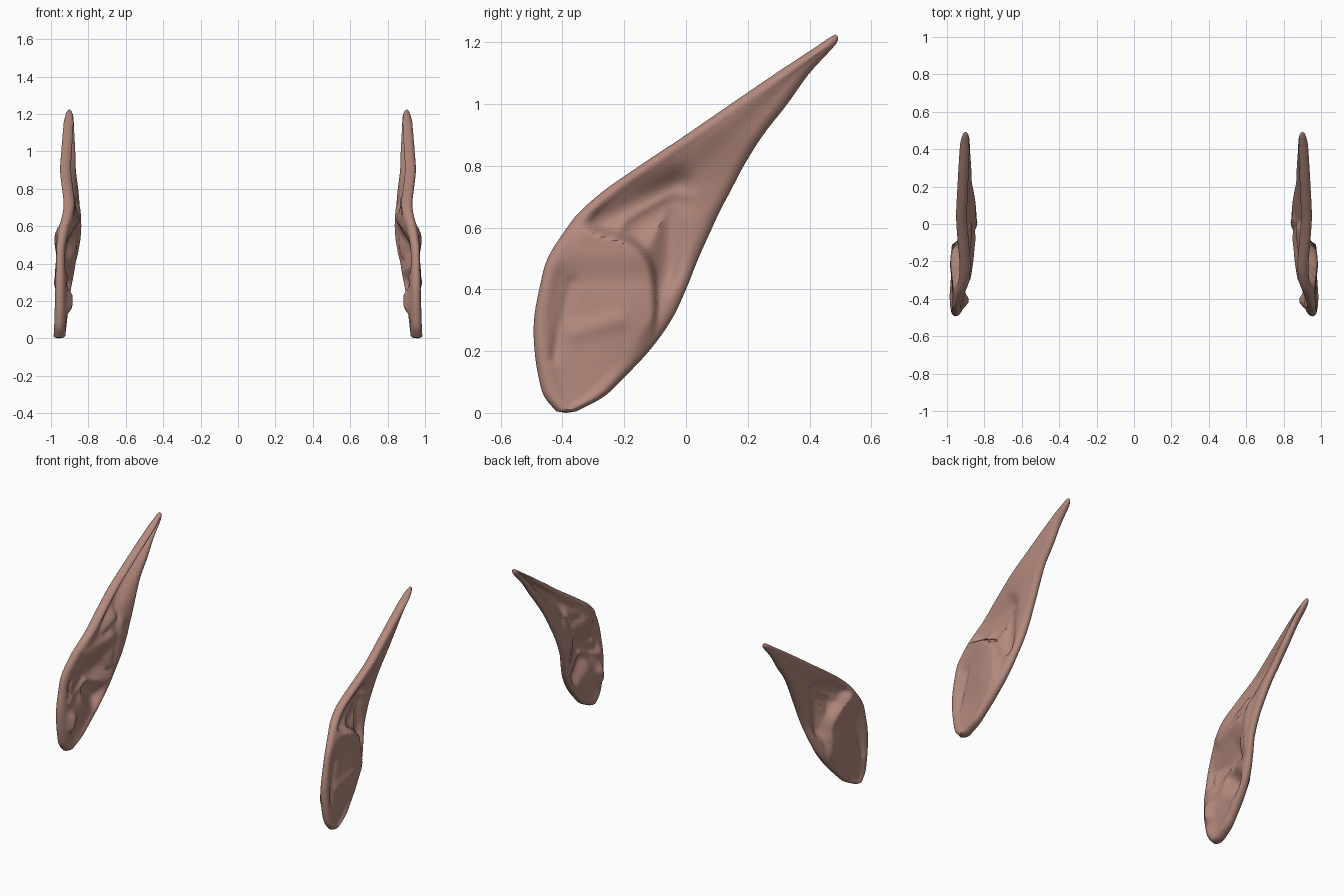
import bpy, bmesh, math

if "Cube" in bpy.data.objects:
    bpy.data.objects.remove(bpy.data.objects["Cube"])

# Ear outline by height: z, front y, back y, front edge x, back edge x
OUTLINE = [
    (0.005, -0.42, -0.355, 0.957, 0.957), (0.05, -0.457, -0.27, 0.956, 0.95),
    (0.1, -0.474, -0.215, 0.954, 0.943), (0.2, -0.49, -0.12, 0.953, 0.928),
    (0.3, -0.492, -0.048, 0.953, 0.91), (0.4, -0.475, 0.0, 0.953, 0.89),
    (0.5, -0.448, 0.04, 0.95, 0.870), (0.6, -0.385, 0.085, 0.932, 0.864),
    (0.65, -0.345, 0.108, 0.918, 0.866), (0.72, -0.265, 0.145, 0.906, 0.87),
    (0.8, -0.15, 0.187, 0.915, 0.876), (0.9, 0.0, 0.25, 0.926, 0.887),
    (1.0, 0.145, 0.328, 0.92, 0.89), (1.1, 0.292, 0.40, 0.912, 0.895),
    (1.19, 0.428, 0.482, 0.903, 0.90), (1.212, 0.46, 0.493, 0.902, 0.901),
    (1.222, 0.478, 0.489, 0.902, 0.902)]
ROWS, COLS = 130, 52


def outline(z):
    """Smoothly interpolated outline row at height z."""
    n = len(OUTLINE)
    i = max(j for j in range(n - 1) if OUTLINE[j][0] <= z + 1e-9)
    a, b = OUTLINE[i], OUTLINE[i + 1]
    p, q = OUTLINE[max(i - 1, 0)], OUTLINE[min(i + 2, n - 1)]
    h = b[0] - a[0]
    t = (z - a[0]) / h
    out = []
    for k in range(1, 5):
        ma = (b[k] - p[k]) / (b[0] - p[0]) * h
        mb = (q[k] - a[k]) / (q[0] - a[0]) * h
        out.append((2*t**3 - 3*t*t + 1) * a[k] + (t**3 - 2*t*t + t) * ma
                   + (3*t*t - 2*t**3) * b[k] + (t**3 - t*t) * mb)
    return out


def step(a, b, v):
    t = min(1, max(0, (v - a) / (b - a)))
    return t * t * (3 - 2 * t)


def ridge(y, z, p, q, width):
    """1 on the segment p-q, fading to 0 with distance."""
    dy, dz = q[0] - p[0], q[1] - p[1]
    t = min(1, max(0, ((y - p[0]) * dy + (z - p[1]) * dz) / (dy * dy + dz * dz)))
    d2 = (y - p[0] - t * dy) ** 2 + (z - p[1] - t * dz) ** 2
    return math.exp(-d2 / width ** 2)


def surfaces(y, z, row):
    """Outer and inner x of the ear at (y, z)."""
    yf, yb, xf, xb = row
    u = (y - yf) / (yb - yf)
    mid = xf + (xb - xf) * u
    d = max(0, min(y - yf, yb - y)) * 0.8
    half = 0.026 + 0.01 * (1 - step(0.1, 0.5, z)) \
        + 0.006 * (1 - step(0.3, 0.7, u)) * step(0.5, 0.65, z)
    half = min(half, (yb - yf) * 0.42)
    e = min(1, d / (half * 1.3))
    rim = half * math.sqrt(max(0, 1 - (1 - e) ** 2))
    inside = step(0.01, 0.06, d)
    # Bulging bowl whose crisp upper edge slopes down to the back
    top = 0.575 - 0.25 * max(0, y + 0.33)
    s = ((y + 0.29) / 0.19) ** 4 + ((z - 0.3) / (top - 0.275)) ** 4
    bowl = 1 - step(0.75, 1.3, s)
    # Valley wrapping round the bowl, meeting below the upper rim
    valley = max(ridge(y, z, (-0.27, 0.62), (-0.03, 0.74), 0.05),
                 ridge(y, z, (-0.16, 0.61), (-0.05, 0.68), 0.06),
                 ridge(y, z, (-0.05, 0.66), (-0.06, 0.45), 0.045))
    lift = -0.014 + 0.05 * step(-0.42, -0.14, y) * step(0.05, 0.4, z) \
        + 0.016 * step(0.42, 0.52, z)
    outer = mid + rim + inside * (
        bowl * lift - 0.034 * valley * (1 - bowl)
        - 0.010 * ridge(y, z, (-0.37, 0.42), (-0.43, 0.18), 0.02)
        + 0.008 * ridge(y, z, (-0.36, 0.26), (-0.22, 0.30), 0.03))
    outer = min(outer, 0.994)
    # Inner hollow, long groove inside the rim, folds and lobes
    hollow = max(ridge(y, z, (-0.33, 0.40), (-0.15, 0.47), 0.085),
                 ridge(y, z, (-0.24, 0.36), (-0.17, 0.28), 0.07))
    groove = step(0.62, 0.75, z) * math.exp(-((u - 0.42) / 0.22) ** 2)
    inner = mid - rim + inside * (
        0.056 * hollow + 0.045 * groove
        + 0.018 * ridge(y, z, (-0.36, 0.1), (-0.26, 0.16), 0.06)
        - 0.016 * ridge(y, z, (-0.42, 0.33), (-0.24, 0.40), 0.025)
        - 0.012 * ridge(y, z, (-0.03, 0.45), (0.02, 0.7), 0.03)
        - 0.015 * ridge(y, z, (-0.28, 0.6), (-0.08, 0.64), 0.04)
        - 0.030 * ridge(y, z, (-0.42, 0.17), (-0.41, 0.22), 0.04))
    thin = 0.016 * inside
    return outer, min(inner, outer - thin)


# Ear skin as stacked closed rings
bm = bmesh.new()
rings = []
z0, z1 = OUTLINE[0][0], OUTLINE[-1][0]
for r in range(ROWS + 1):
    t = r / ROWS
    t = 0.7 * t + 0.3 * (0.5 - 0.5 * math.cos(math.pi * t))
    z = z0 + (z1 - z0) * t
    row = outline(z)
    ring_out, ring_in = [], []
    for c in range(COLS + 1):
        w = c / COLS
        w = 0.4 * w + 0.6 * (0.5 - 0.5 * math.cos(math.pi * w))
        y = row[0] + (row[1] - row[0]) * w
        xo, xi = surfaces(y, z, row)
        ring_out.append(bm.verts.new((xo, y, z)))
        if 0 < c < COLS:
            ring_in.append(bm.verts.new((xi, y, z)))
    rings.append(ring_out + ring_in[::-1])
for a, b in zip(rings, rings[1:]):
    n = len(a)
    for i in range(n):
        j = (i + 1) % n
        bm.faces.new((a[i], a[j], b[j], b[i]))
# Rounded lobe bottom and tip
for ring, dz in ((rings[0], -0.005), (rings[-1], 0.003)):
    co = sum((v.co for v in ring), ring[0].co * 0) / len(ring)
    pole = bm.verts.new((co.x, co.y, co.z + dz))
    for i in range(len(ring)):
        bm.faces.new((ring[i], ring[(i + 1) % len(ring)], pole))
bmesh.ops.recalc_face_normals(bm, faces=bm.faces)

skin = bpy.data.materials.new("skin")
skin.diffuse_color = (0.45, 0.25, 0.205, 1)
skin.use_nodes = True
skin.node_tree.nodes["Principled BSDF"].inputs["Base Color"].default_value = skin.diffuse_color

# Mirrored pair of ears
for name, sign in (("right_ear", 1), ("left_ear", -1)):
    part = bm.copy()
    if sign < 0:
        for v in part.verts:
            v.co.x = -v.co.x
        bmesh.ops.reverse_faces(part, faces=part.faces)
    mesh = bpy.data.meshes.new(name)
    part.to_mesh(mesh)
    part.free()
    mesh.materials.append(skin)
    ear = bpy.data.objects.new(name, mesh)
    bpy.context.collection.objects.link(ear)
    bpy.ops.object.select_all(action='DESELECT')
    ear.select_set(True)
    bpy.context.view_layer.objects.active = ear
    bpy.ops.object.shade_smooth_by_angle(angle=math.radians(40))
bm.free()
